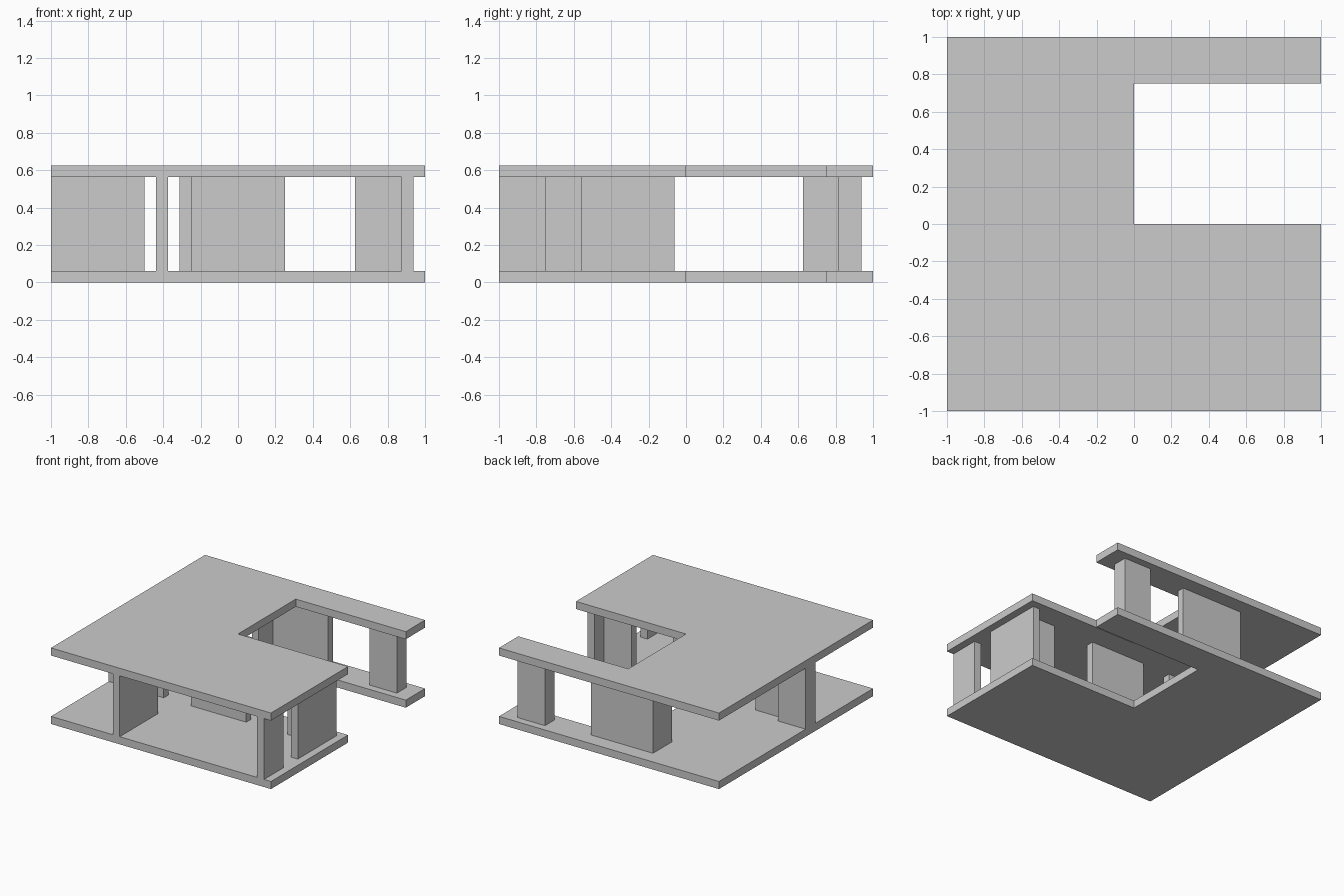
import bpy, bmesh

if "Cube" in bpy.data.objects:
    bpy.data.objects.remove(bpy.data.objects["Cube"])

U = 1 / 16          # modelling grid: wall and slab thickness
H = 10 * U          # overall height


def prism(name, outline, z0, z1):
    """Extrude a plan outline (in grid units) from z0 to z1."""
    bm = bmesh.new()
    face = bm.faces.new([bm.verts.new((x * U, y * U, z0)) for x, y in outline])
    ext = bmesh.ops.extrude_face_region(bm, geom=[face])
    top = [v for v in ext["geom"] if isinstance(v, bmesh.types.BMVert)]
    bmesh.ops.translate(bm, verts=top, vec=(0, 0, z1 - z0))
    bmesh.ops.recalc_face_normals(bm, faces=bm.faces)
    mesh = bpy.data.meshes.new(name)
    bm.to_mesh(mesh)
    bm.free()
    obj = bpy.data.objects.new(name, mesh)
    bpy.context.collection.objects.link(obj)
    return obj


def rect(x0, x1, y0, y1):
    return [(x0, y0), (x1, y0), (x1, y1), (x0, y1)]


# Floor and roof slabs: square plan with a notch open to the right
slab = [(-16, -16), (16, -16), (16, 0), (0, 0),
        (0, 12), (16, 12), (16, 16), (-16, 16)]
prism("floor_slab", slab, 0, U)
prism("roof_slab", slab, H - U, H)

# Walls and pillars standing between the slabs
walls = {
    "front_wall": rect(-7, -6, -16, -8),
    "front_corner_wall": rect(14, 15, -16, -12),
    "middle_wall": rect(-4, 4, -4, -3),
    "back_pillar": rect(10, 14, 13, 15),
    # side wall with a short return on its inner face
    "right_wall": [(14, -9), (15, -9), (15, -1), (14, -1),
                   (14, -3), (10, -3), (10, -4), (14, -4)],
    # left wall, thicker at the outer end
    "left_wall": [(-16, -4), (-8, -4), (-8, -3), (-12, -3),
                  (-12, -2), (-16, -2)],
    # L-shaped back wall
    "back_wall": [(-5, 10), (-4, 10), (-4, 13), (4, 13), (4, 14), (-5, 14)],
}
for name, outline in walls.items():
    prism(name, outline, U, H - U)
